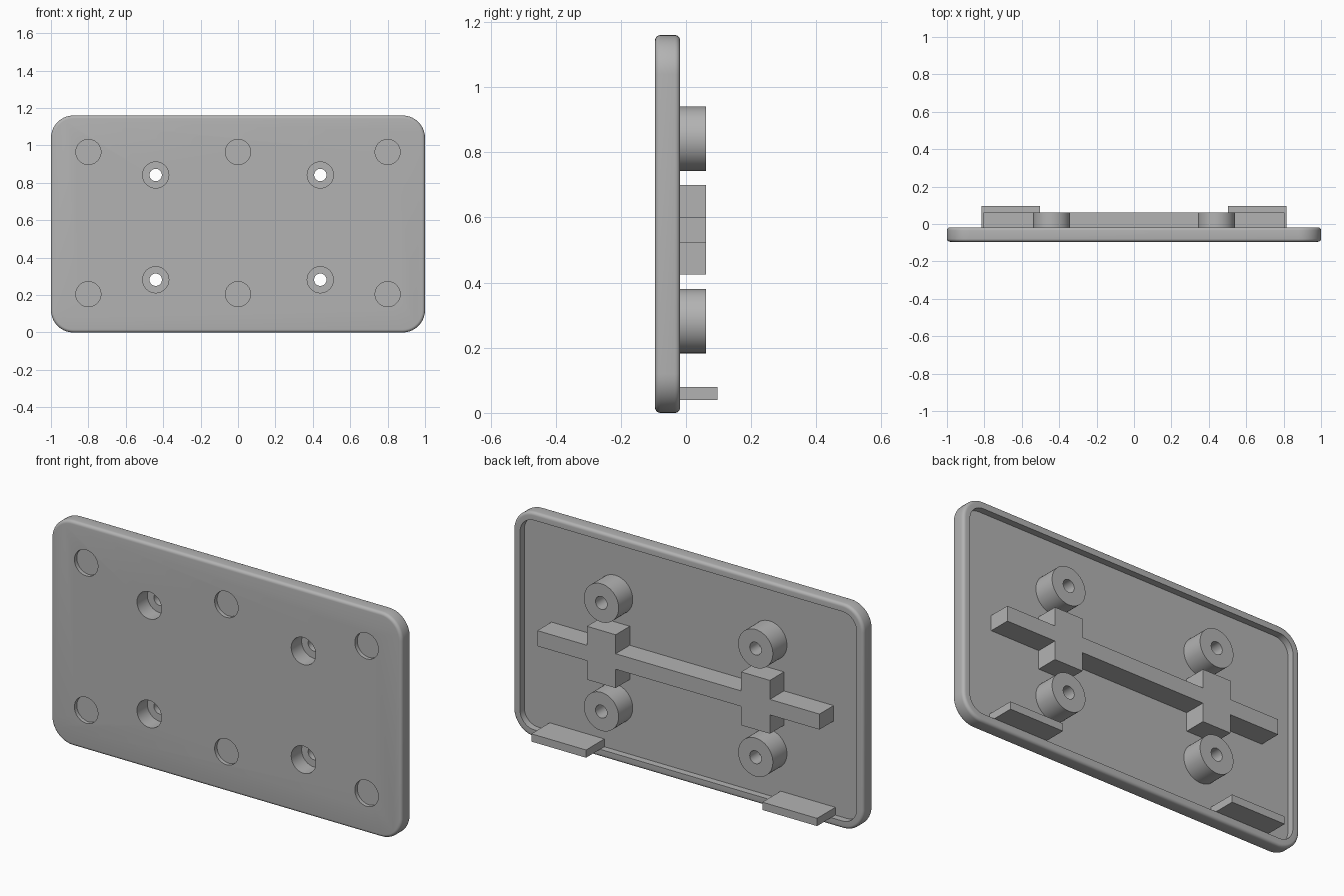
import bpy, bmesh, math
from mathutils import Matrix, Vector

cube = bpy.data.objects.get("Cube")
if cube:
    bpy.data.objects.remove(cube, do_unlink=True)

grey = bpy.data.materials.new("plain grey")
grey.use_nodes = True
COLOR = (0.45, 0.45, 0.45, 1)
grey.diffuse_color = COLOR
grey.node_tree.nodes["Principled BSDF"].inputs["Base Color"].default_value = COLOR

HEIGHT, CORNER = 1.16, 0.12
FRONT, BACK, FLOOR = -0.095, -0.018, -0.053
RIM, FILLET, TOP = 0.04, 0.016, 0.062
POSTS = [(x, z) for x in (-0.44, 0.44) for z in (0.282, 0.842)]
DISCS = [(x, z) for x in (-0.8, 0, 0.8) for z in (0.205, 0.965)]


def finish(bm, name, smooth=True):
    bmesh.ops.recalc_face_normals(bm, faces=bm.faces)
    mesh = bpy.data.meshes.new(name)
    bm.to_mesh(mesh)
    bm.free()
    mesh.materials.append(grey)
    obj = bpy.data.objects.new(name, mesh)
    bpy.context.collection.objects.link(obj)
    return obj


def add_cylinder(bm, x, z, radius, y0, y1):
    place = Matrix.Translation((x, (y0 + y1) / 2, z)) @ Matrix.Rotation(math.pi / 2, 4, "X")
    bmesh.ops.create_cone(bm, cap_ends=True, segments=48, radius1=radius,
                          radius2=radius, depth=y1 - y0, matrix=place)


def add_box(bm, lo, hi):
    lo, hi = Vector(lo), Vector(hi)
    place = Matrix.Translation((lo + hi) / 2) @ Matrix.Diagonal((*(hi - lo), 1))
    bmesh.ops.create_cube(bm, size=1, matrix=place)


def cylinders(name, spots, radius, y0, y1):
    bm = bmesh.new()
    for x, z in spots:
        add_cylinder(bm, x, z, radius, y0, y1)
    return finish(bm, name)


def ring(bm, inset, y, steps=10):
    # rounded rectangle shrunk by inset
    r, verts = CORNER - inset, []
    cx, cz = 1 - CORNER, HEIGHT / 2 - CORNER
    for q, (sx, sz) in enumerate(((1, 1), (-1, 1), (-1, -1), (1, -1))):
        for i in range(steps + 1):
            a = math.pi / 2 * (q + i / steps)
            verts.append(bm.verts.new((sx * cx + r * math.cos(a), y,
                                       HEIGHT / 2 + sz * cz + r * math.sin(a))))
    return verts


def boolean(obj, other, operation):
    mod = obj.modifiers.new(operation, "BOOLEAN")
    mod.operation, mod.object, mod.solver = operation, other, "EXACT"
    bpy.context.view_layer.objects.active = obj
    bpy.ops.object.modifier_apply(modifier=mod.name)


# Plate: filleted outside, raised rim, recessed back
bm = bmesh.new()
arc = [(FILLET * (1 - math.sin(t)), FILLET * (1 - math.cos(t)))
       for t in (math.pi / 2 * i / 5 for i in range(6))]
profile = [(inset, FRONT + d) for inset, d in arc]
profile += [(inset, BACK - d) for inset, d in reversed(arc)]
profile += [(RIM, BACK), (RIM, FLOOR)]
rings = [ring(bm, *p) for p in profile]
for a, b in zip(rings, rings[1:]):
    for i in range(len(a)):
        j = (i + 1) % len(a)
        bm.faces.new((a[i], a[j], b[j], b[i]))
bm.faces.new(rings[0])
bm.faces.new(rings[-1])
plate = finish(bm, "plate")

# Screw posts joined to the plate, then pockets and bores cut through
posts = cylinders("screw_posts", POSTS, 0.099, FLOOR - 0.01, TOP)
pockets = cylinders("screw_head_pockets", POSTS, 0.07, FRONT - 0.05, FRONT + 0.085)
discs = cylinders("shallow_discs", DISCS, 0.067, FRONT - 0.05, FRONT + 0.02)
bores = cylinders("screw_bores", POSTS, 0.033, FRONT - 0.06, TOP + 0.05)
boolean(plate, posts, "UNION")
for cutter in (pockets, discs, bores):
    boolean(plate, cutter, "DIFFERENCE")
for helper in (posts, pockets, discs, bores):
    bpy.data.objects.remove(helper, do_unlink=True)

# Long rib with two cross blocks
bm = bmesh.new()
add_box(bm, (-0.805, FLOOR - 0.005, 0.522), (0.805, TOP, 0.602))
rib = finish(bm, "long_rib")
bm = bmesh.new()
for x in (-0.44, 0.44):
    add_box(bm, (x - 0.082, FLOOR - 0.005, 0.425), (x + 0.082, TOP, 0.7))
blocks = finish(bm, "cross_blocks")
boolean(rib, blocks, "UNION")
bpy.data.objects.remove(blocks, do_unlink=True)

# Hook tabs along the bottom edge
for name, side in (("left_tab", 1), ("right_tab", -1)):
    bm = bmesh.new()
    xs = sorted((side * 0.503, side * 0.815))
    add_box(bm, (xs[0], FLOOR - 0.005, RIM), (xs[1], 0.096, 0.08))
    finish(bm, name)

bpy.ops.object.select_all(action="DESELECT")
plate.select_set(True)
bpy.context.view_layer.objects.active = plate
bpy.ops.object.shade_smooth_by_angle(angle=math.radians(30))
